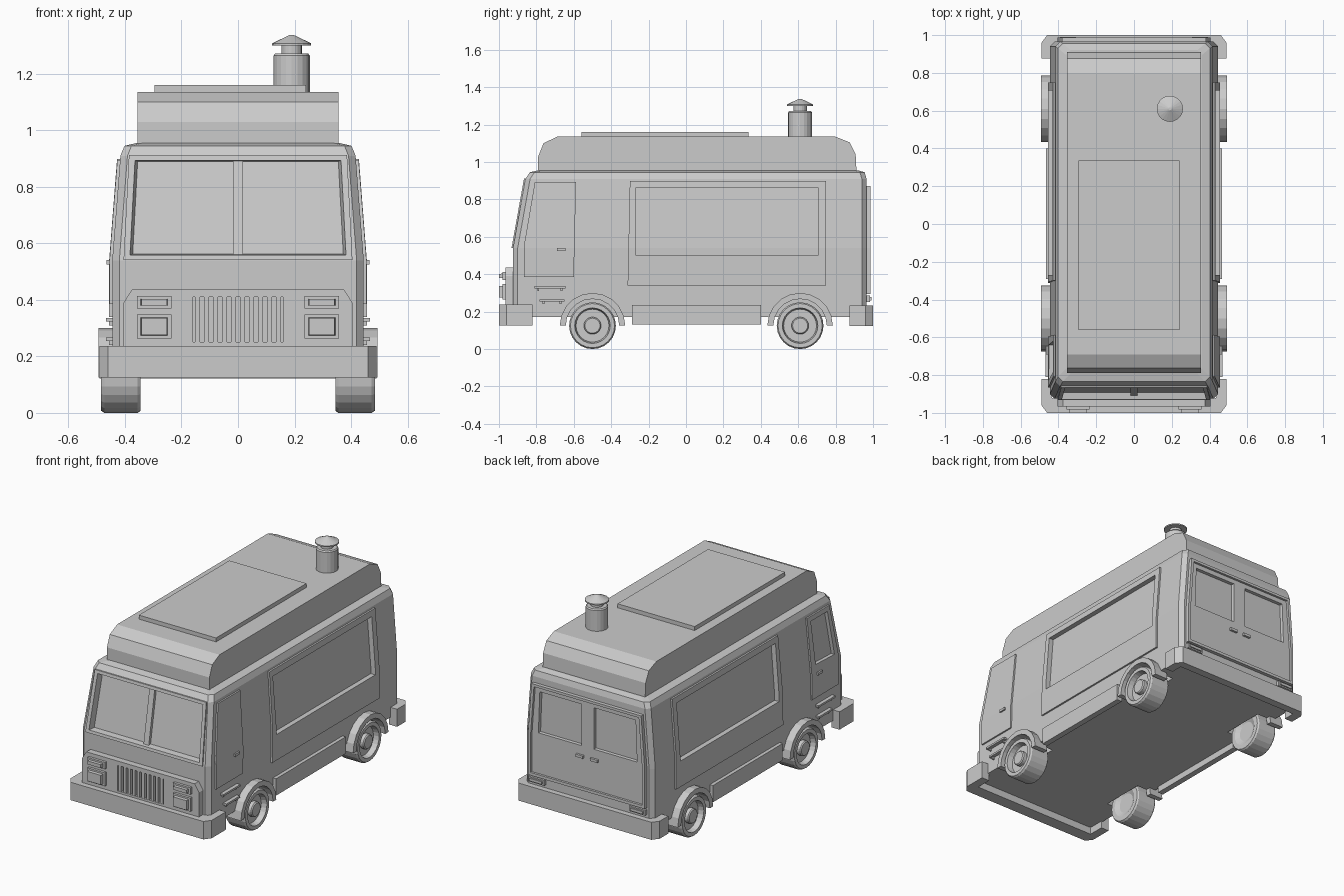
import bpy, bmesh, math
from mathutils import Vector

if "Cube" in bpy.data.objects:
    bpy.data.objects.remove(bpy.data.objects["Cube"])

# ---------- helpers ----------
def finish(bm, name):
    bmesh.ops.recalc_face_normals(bm, faces=bm.faces)
    me = bpy.data.meshes.new(name)
    bm.to_mesh(me)
    bm.free()
    ob = bpy.data.objects.new(name, me)
    bpy.context.collection.objects.link(ob)
    return ob

def loft(name, rings):
    """Skin a list of closed rings and cap both ends."""
    bm = bmesh.new()
    vs = [[bm.verts.new(p) for p in r] for r in rings]
    n = len(vs[0])
    for a, b in zip(vs, vs[1:]):
        for i in range(n):
            bm.faces.new((a[i], a[(i + 1) % n], b[(i + 1) % n], b[i]))
    bm.faces.new(vs[0])
    bm.faces.new(vs[-1])
    return finish(bm, name)

def half_width(z): return 0.445 - max(0, z - 0.54) * 0.078
def front_y(z): return -0.925 + max(0, z - 0.54) * 0.18

# surface maps: (across, height, distance out of the surface) -> 3D
def side(s): return lambda a, b, d: (s * (half_width(b) + d), a, b)
def front(a, b, d): return (a, front_y(b) - d, b)
def rear(a, b, d): return (a, 0.965 + d, b)

def panel(name, pts, surf, d0, d1, t0=1.0, t1=1.0):
    """Prism laid on a body surface, folded at the waistline; t0/t1 taper its ends."""
    c = sum((Vector(p) for p in pts), Vector((0, 0))) / len(pts)
    bm = bmesh.new()
    rings = [[bm.verts.new((*(c + (Vector(p) - c) * t), d)) for p in pts]
             for d, t in ((d0, t0), (d1, t1))]
    n = len(pts)
    for i in range(n):
        j = (i + 1) % n
        bm.faces.new((rings[0][i], rings[0][j], rings[1][j], rings[1][i]))
    for r in rings:
        bm.faces.new(r)
    bmesh.ops.bisect_plane(bm, geom=bm.verts[:] + bm.edges[:] + bm.faces[:],
                           plane_co=(0, 0.54, 0), plane_no=(0, 1, 0))
    for v in bm.verts:
        v.co = surf(*v.co)
    return finish(bm, name)

def rect(a0, a1, b0, b1): return [(a0, b0), (a1, b0), (a1, b1), (a0, b1)]

def box(name, x0, x1, y0, y1, z0, z1):
    return loft(name, [[(x0, y0, z), (x1, y0, z), (x1, y1, z), (x0, y1, z)] for z in (z0, z1)])

def lathe(name, prof, n, place):
    """Revolve (radius, height) points; place maps local coordinates to 3D."""
    return loft(name, [[place(r * math.cos(2 * math.pi * i / n), r * math.sin(2 * math.pi * i / n), h)
                        for i in range(n)] for r, h in prof])

def cut(cutter, *targets):
    for ob in targets:
        m = ob.modifiers.new("cut", 'BOOLEAN')
        m.operation, m.solver, m.object = 'DIFFERENCE', 'EXACT', cutter
        bpy.context.view_layer.objects.active = ob
        bpy.ops.object.modifier_apply(modifier=m.name)
    bpy.data.objects.remove(cutter)

# ---------- body shell with chamfered corners ----------
def plan(z, x, y0, y1, c=0.025):
    return [(-x + c, y0, z), (x - c, y0, z), (x, y0 + c, z), (x, y1 - c, z),
            (x - c, y1, z), (-x + c, y1, z), (-x, y1 - c, z), (-x, y0 + c, z)]

body = loft("body", [plan(0.17, 0.445, -0.925, 0.965), plan(0.54, 0.445, -0.925, 0.965),
                     plan(0.91, half_width(0.91), front_y(0.91), 0.965),
                     plan(0.945, 0.402, -0.835, 0.955), plan(0.955, 0.36, -0.79, 0.92)])

# raised roof, hatch and chimney
roof = [(-0.79, 0.94), (-0.79, 1.03), (-0.762, 1.10), (-0.69, 1.135),
        (0.80, 1.135), (0.875, 1.105), (0.907, 1.04), (0.912, 0.94)]
loft("raised_roof", [[(x, y, z) for y, z in roof] for x in (-0.355, 0.355)])
box("roof_hatch", -0.295, 0.24, -0.56, 0.335, 1.13, 1.16)
lathe("chimney", [(0.064, 1.12), (0.064, 1.265), (0.058, 1.272), (0.036, 1.272), (0.036, 1.30),
                  (0.069, 1.30), (0.069, 1.308), (0.008, 1.337)], 20,
      lambda a, b, h: (0.19 + a, 0.61 + b, h))

# windscreen
frame = panel("windscreen_frame", [(-0.405, 0.541), (0.405, 0.541), (0.386, 0.912), (-0.386, 0.912)],
              front, -0.01, 0.008)
glass = [(-0.388, 0.556), (0.388, 0.556), (0.37, 0.896), (-0.37, 0.896)]
cut(panel("cutter", glass, front, -0.03, 0.03, 0.96, 1.0), body, frame)
panel("windscreen_post", rect(-0.018, 0.018, 0.55, 0.9), front, -0.04, -0.012)

# nose panel, grille and headlights
nose = panel("nose_panel", [(-0.405, 0.235), (0.405, 0.235), (0.405, 0.39), (0.375, 0.437),
                            (-0.375, 0.437), (-0.405, 0.39)], front, -0.01, 0.04)
cut(panel("cutter", rect(-0.16, 0.16, 0.25, 0.41), front, 0.012, 0.1), nose)
for i in range(10):
    x = -0.144 + i * 0.032
    panel("grille_slat", rect(x - 0.009, x + 0.009, 0.25, 0.41), front, 0.0, 0.038)
for s in (1, -1):
    for z0, z1 in ((0.37, 0.413), (0.264, 0.348)):
        a0, a1 = sorted((s * 0.236, s * 0.357))
        panel("headlight_housing", rect(a0, a1, z0, z1), front, 0.03, 0.056)
        panel("headlight", rect(a0 + 0.012, a1 - 0.012, z0 + 0.01, z1 - 0.01), front, 0.05, 0.075, 1, 0.93)

# bumpers wrapping round both ends
def bumper(name, f, ye, yi, yo, z0, z1):
    half = [(0.49, ye), (0.49, yo - 0.04), (0.46, yo)]
    inner = [(0.435, yi), (0.435, ye)]
    pts = half + [(-x, y) for x, y in reversed(half)] + [(-x, y) for x, y in reversed(inner)] + inner
    return loft(name, [[(x, f * y, z) for x, y in pts] for z in (z0, z1)])
bumper("front_bumper", -1, 0.82, 0.92, 1.0, 0.125, 0.237)
bumper("rear_bumper", 1, 0.875, 0.95, 1.0, 0.122, 0.232)

# rear doors, windows, handles and lamps
doors = panel("rear_door_frame", [(-0.405, 0.295), (0.405, 0.295), (0.405, 0.54), (0.38, 0.872),
                                  (-0.38, 0.872), (-0.405, 0.54)], rear, -0.01, 0.022)
cut(panel("cutter", [(-0.387, 0.313), (0.387, 0.313), (0.387, 0.54), (0.363, 0.856),
                     (-0.363, 0.856), (-0.387, 0.54)], rear, 0.008, 0.1), doors)
for s in (1, -1):
    win = [(s * 0.04, 0.565), (s * 0.345, 0.565), (s * 0.335, 0.83), (s * 0.04, 0.83)]
    cut(panel("cutter", win, rear, -0.012, 0.05, 0.97, 1.0), body, doors)
    a0, a1 = sorted((s * 0.025, s * 0.075))
    panel("rear_handle", rect(a0, a1, 0.495, 0.512), rear, 0.0, 0.022)
    a0, a1 = sorted((s * 0.295, s * 0.405))
    panel("tail_light", rect(a0, a1, 0.252, 0.285), rear, -0.01, 0.018)
    panel("tail_light_lens", rect(a0 + 0.012, a1 - 0.012, 0.26, 0.277), rear, 0.01, 0.026)

# everything on the two sides
for s in (1, -1):
    sd = side(s)
    # serving hatch
    hatch = panel("serving_hatch", [(-0.312, 0.34), (0.748, 0.34), (0.748, 0.898), (-0.3, 0.898)],
                  sd, -0.01, 0.011)
    cut(panel("cutter", rect(-0.27, 0.708, 0.502, 0.86), sd, -0.02, 0.05), body, hatch)
    # cab door
    door = panel("cab_door", [(-0.865, 0.385), (-0.6, 0.385), (-0.588, 0.893), (-0.808, 0.893),
                              (-0.865, 0.56)], sd, -0.01, 0.01)
    cut(panel("cutter", [(-0.825, 0.585), (-0.64, 0.592), (-0.622, 0.863), (-0.786, 0.863)],
              sd, -0.012, 0.05), body, door)
    panel("door_handle", rect(-0.69, -0.645, 0.525, 0.541), sd, 0.0, 0.02)
    # entry steps
    for y0, y1, z in ((-0.81, -0.645, 0.33), (-0.782, -0.65, 0.26)):
        x0, x1 = sorted((s * 0.43, s * 0.468))
        box("entry_step", x0, x1, y0, y1, z - 0.006, z + 0.006)
        for y in (y0 + 0.015, y1 - 0.025):
            x2, x3 = sorted((s * 0.43, s * 0.456))
            box("step_bracket", x2, x3, y, y + 0.01, z - 0.02, z)
    # side skirt
    x0, x1 = sorted((s * 0.43, s * 0.467))
    box("side_skirt", x0, x1, -0.29, 0.4, 0.13, 0.235)
    # wheels, wells and arches
    for yc in (-0.5, 0.61):
        at = lambda a, b, h: (s * h, yc + a, 0.125 + b)
        cut(lathe("cutter", [(0.147, 0.33), (0.147, 0.6)], 24, at), body)
        lathe("wheel", [(0.06, 0.36), (0.09, 0.345), (0.118, 0.345), (0.125, 0.355), (0.125, 0.473),
                        (0.118, 0.484), (0.095, 0.484), (0.088, 0.45), (0.046, 0.45),
                        (0.046, 0.472), (0.04, 0.478)], 24, at)
        ang = [math.pi * i / 10 for i in range(11)]
        arc = [(r * math.cos(t), r * math.sin(t)) for r, seq in ((0.175, ang), (0.143, ang[::-1])) for t in seq]
        loft("wheel_arch", [[at(a, b, h) for a, b in arc] for h in (0.40, 0.493)])
